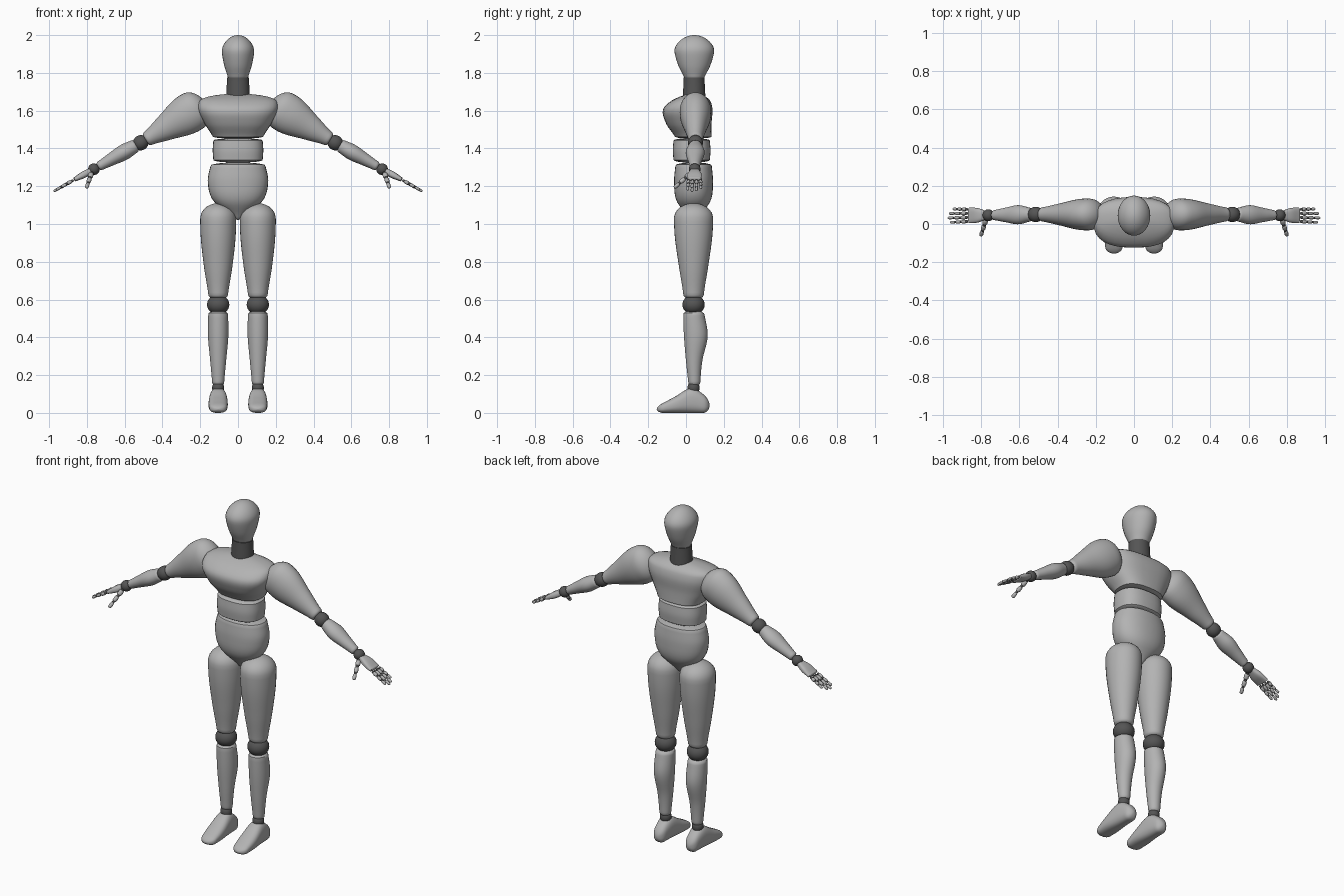
import bpy, bmesh, math
from mathutils import Vector

cube = bpy.data.objects.get("Cube")
if cube:
    bpy.data.objects.remove(cube)


def material(name, value):
    mat = bpy.data.materials.new(name)
    mat.use_nodes = True
    color = (value, value, value, 1)
    mat.diffuse_color = color
    mat.node_tree.nodes["Principled BSDF"].inputs["Base Color"].default_value = color
    return mat


BODY = material("light grey", 0.45)
JOINT = material("dark grey", 0.09)
Y, Z = Vector((0, 1, 0)), Vector((0, 0, 1))
MIDDLE = 0.04  # depth of the body's centre line


def sample(values, t):
    """Smooth curve through evenly spaced values."""
    last = len(values) - 1
    i = max(0, min(int(t * last), last - 1))
    f = t * last - i
    before, start, end, after = (values[max(0, min(last, i + k))] for k in (-1, 0, 1, 2))
    leave, arrive = (end - before) / 2, (after - start) / 2
    ease = f * f * (3 - 2 * f)
    return (start + (end - start) * ease
            + leave * f * (1 - f) ** 2 - arrive * f * f * (1 - f))


def rounding(t, ends):
    """Scale of the section near the two rounded ends."""
    scale = 1
    for distance, length in zip((t, 1 - t), ends):
        if distance < length:
            scale = math.sqrt(1 - (1 - distance / length) ** 2)
    return max(scale, 0.03)


def superellipse(angle, power):
    return (math.copysign(abs(f) ** (2 / power), f) for f in (math.cos(angle), math.sin(angle)))


def part(name, start, end, width, depth=None, bend=(0,), ends=(0.05, 0.05),
         power=2, mat=BODY, paired=False, sides=32, rings=24):
    """Body of changing half width and half depth between two points."""
    depth = depth or width
    axis = (end - start).normalized()
    deep = Z if abs(axis.y) > 0.7 else Y
    deep = (deep - axis * deep.dot(axis)).normalized()
    wide = deep.cross(axis)
    for label, sign in (("left_", 1), ("right_", -1)) if paired else (("", 1),):
        bm = bmesh.new()
        loops = []
        for k in range(rings + 1):
            t = (1 - math.cos(math.pi * k / rings)) / 2
            scale = rounding(t, ends)
            centre = start.lerp(end, t) + deep * sample(bend, t)
            w, d = sample(width, t) * scale, sample(depth, t) * scale
            loop = []
            for i in range(sides):
                u, v = superellipse(math.tau * i / sides, power)
                p = centre + wide * u * w + deep * v * d
                loop.append(bm.verts.new((p.x * sign, p.y, p.z)))
            loops.append(loop)
        for low, high in zip(loops, loops[1:]):
            for i in range(sides):
                bm.faces.new((low[i - 1], low[i], high[i], high[i - 1]))
        bm.faces.new(loops[0])
        bm.faces.new(loops[-1])
        bmesh.ops.recalc_face_normals(bm, faces=bm.faces)
        mesh = bpy.data.meshes.new(label + name)
        bm.to_mesh(mesh)
        bm.free()
        mesh.materials.append(mat)
        mesh.shade_smooth()
        mesh.set_sharp_from_angle(angle=math.radians(45))
        bpy.context.collection.objects.link(bpy.data.objects.new(label + name, mesh))


def column(name, low, high, width, x=0, **options):
    """Upright part on the body's centre line."""
    part(name, Vector((x, MIDDLE, low)), Vector((x, MIDDLE, high)), width, **options)


def ball(name, centre, axis, half_length, radius, **options):
    reach = axis.normalized() * half_length
    part(name, centre - reach, centre + reach, (radius,), ends=(0.5, 0.5),
         mat=JOINT, paired=True, **options)


def between(name, start, end, gap, width, **options):
    """Paired part that stops short of the joints at both ends."""
    trim = (end - start).normalized() * gap
    part(name, start + trim, end - trim, width, paired=True, **options)


def digit(name, start, end, radius):
    """Three tapering segments, each with a small joint at its root."""
    span = (end - start) / 3
    for i in range(3):
        root = start + span * i
        size = radius * (1 - i / 8)
        between(f"{name}_segment_{i + 1}", root, root + span, size / 5, (size * 0.9, size, size * 0.9),
                ends=(0.2, 0.2), sides=12, rings=10)
        ball(f"{name}_joint_{i + 1}", root, span, size * 0.8, size * 0.75, sides=12, rings=8)


# Head and neck
column("head", 1.76, 2, (0.05, 0.073, 0.086, 0.08), depth=(0.048, 0.085, 0.106, 0.1),
       bend=(0.004,), ends=(0.06, 0.38))
column("neck", 1.66, 1.775, (0.063, 0.058), depth=(0.06, 0.055), bend=(0.003,), ends=(0, 0), mat=JOINT)

# Torso
column("chest", 1.452, 1.69, (0.13, 0.177, 0.212, 0.2), depth=(0.095, 0.12, 0.13, 0.08),
       bend=(0, -0.025, -0.03, 0), ends=(0.04, 0.18), power=2.6)
column("waist", 1.325, 1.455, (0.13, 0.134, 0.13), depth=(0.095, 0.1, 0.095),
       bend=(-0.01,), ends=(0.1, 0.1), power=2.5)
column("pelvis", 1.02, 1.326, (0.01, 0.13, 0.16, 0.143), depth=(0.02, 0.09, 0.103, 0.095), power=2.2)

# Arms
shoulder = Vector((0.17, 0.05, 1.64))
elbow = Vector((0.515, 0.05, 1.43))
wrist = Vector((0.763, 0.046, 1.29))
knuckle = Vector((0.877, 0.045, 1.229))
reach = (wrist - elbow).normalized()
part("upper_arm", shoulder, elbow - reach * 0.027, (0.1, 0.105, 0.07, 0.036),
     depth=(0.08, 0.082, 0.058, 0.036), ends=(0.2, 0.03), paired=True)
ball("elbow", elbow, reach, 0.042, 0.04)
between("forearm", elbow, wrist, 0.023, (0.034, 0.042, 0.033, 0.024), depth=(0.034, 0.05, 0.038, 0.025))
ball("wrist", wrist, reach, 0.03, 0.031)

# Hands
between("palm", wrist, knuckle, 0.01, (0.015, 0.018, 0.011), depth=(0.022, 0.038, 0.041), power=2.8)
for i, (finger, length) in enumerate((("index", 0.1), ("middle", 0.115), ("ring", 0.107), ("little", 0.085))):
    spread = Y * (i - 1.5) / 47
    digit(finger + "_finger", knuckle + spread, knuckle + spread * 1.1 + reach * length, 0.01)
digit("thumb", wrist + Vector((0.012, -0.02, -0.02)), wrist + Vector((0.04, -0.11, -0.1)), 0.014)

# Legs
hip = 0.105
column("thigh", 0.604, 1.11, (0.05, 0.075, 0.093, 0.095), x=hip, depth=(0.052, 0.077, 0.1, 0.105),
       ends=(0.03, 0.16), paired=True)
ball("knee", Vector((hip, MIDDLE, 0.573)), Z, 0.052, 0.059)
column("shin", 0.14, 0.543, (0.031, 0.042, 0.054, 0.052), x=hip, depth=(0.031, 0.043, 0.063, 0.055),
       bend=(0.004, 0.003, 0.012, 0), paired=True)
ball("ankle", Vector((hip, MIDDLE, 0.132)), Z, 0.036, 0.032)

# Feet, from toe to heel, resting on the ground
height = (0.02, 0.042, 0.066, 0.04)
part("foot", Vector((hip, -0.155, 0)), Vector((hip, 0.125, 0)), (0.043, 0.051, 0.045, 0.034),
     depth=height, bend=height, ends=(0.12, 0.12), power=2.6, paired=True)
